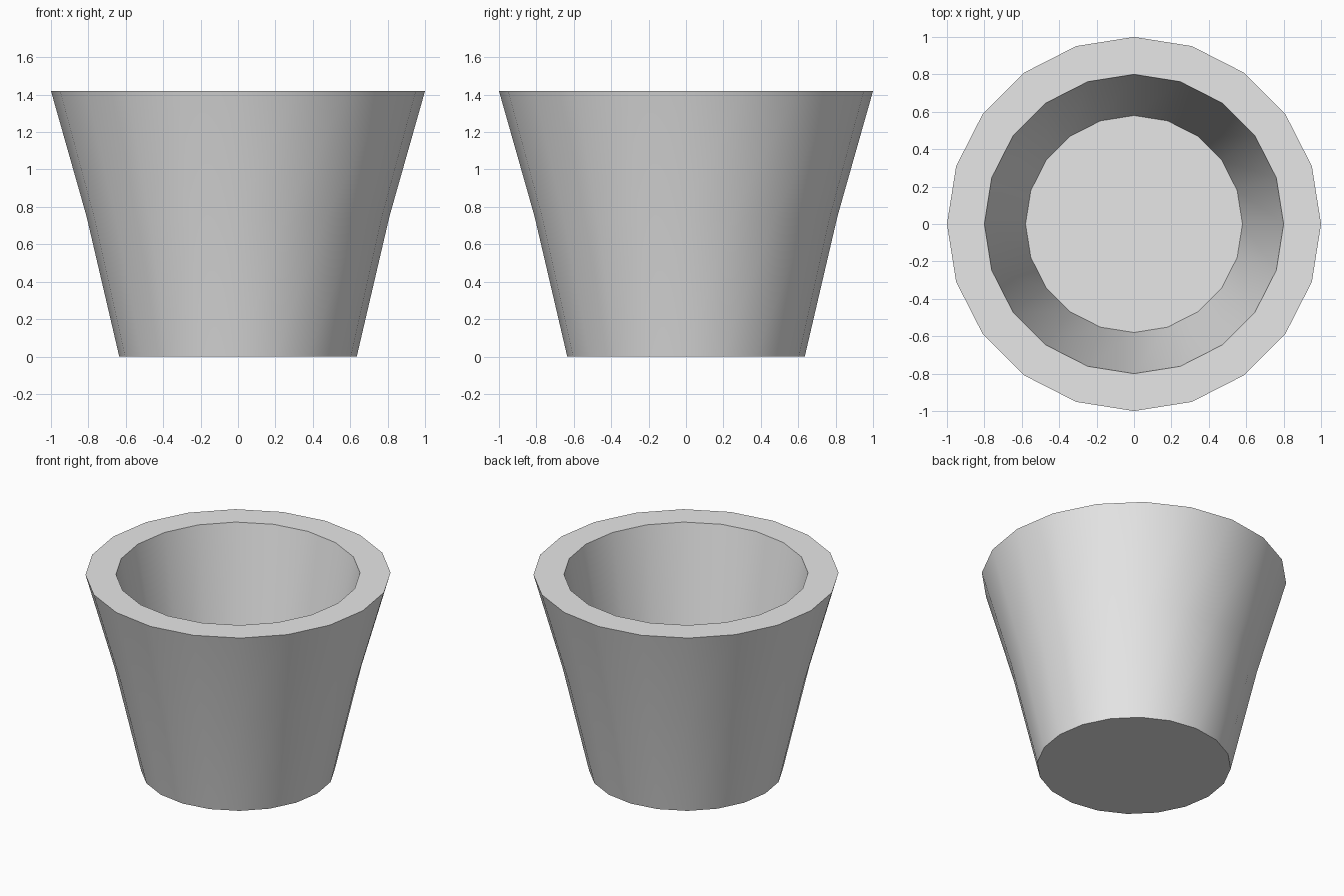
import bpy, bmesh
from math import cos, sin, tau, radians

# Remove the default cube
cube = bpy.data.objects.get("Cube")
if cube:
    bpy.data.objects.remove(cube, do_unlink=True)

SIDES = 20

# Plain grey material
grey = bpy.data.materials.new("light_grey")
grey.use_nodes = True
colour = (0.8, 0.8, 0.8, 1)
grey.diffuse_color = colour
bsdf = next(n for n in grey.node_tree.nodes if n.type == 'BSDF_PRINCIPLED')
bsdf.inputs["Base Color"].default_value = colour

# Tapered pot profile (radius, height): base, outer wall, rim, inner wall, floor
profile = [(0.635, 0), (0.81, 0.75), (1.0, 1.42), (0.8, 1.42), (0.58, 0.2)]

bm = bmesh.new()
rings = [[bm.verts.new((r * cos(tau * i / SIDES), r * sin(tau * i / SIDES), z))
          for i in range(SIDES)] for r, z in profile]

# Walls and rim between neighbouring rings
for low, high in zip(rings, rings[1:]):
    for i in range(SIDES):
        j = (i + 1) % SIDES
        bm.faces.new((low[i], low[j], high[j], high[i]))

# Underside and inner floor
bm.faces.new(rings[0][::-1])
bm.faces.new(rings[-1])
bmesh.ops.recalc_face_normals(bm, faces=bm.faces)

mesh = bpy.data.meshes.new("pot")
bm.to_mesh(mesh)
bm.free()
mesh.materials.append(grey)
pot = bpy.data.objects.new("pot", mesh)
bpy.context.collection.objects.link(pot)

# Round walls smooth, rim and base edges sharp
bpy.ops.object.select_all(action='DESELECT')
pot.select_set(True)
bpy.context.view_layer.objects.active = pot
bpy.ops.object.shade_smooth_by_angle(angle=radians(30))
